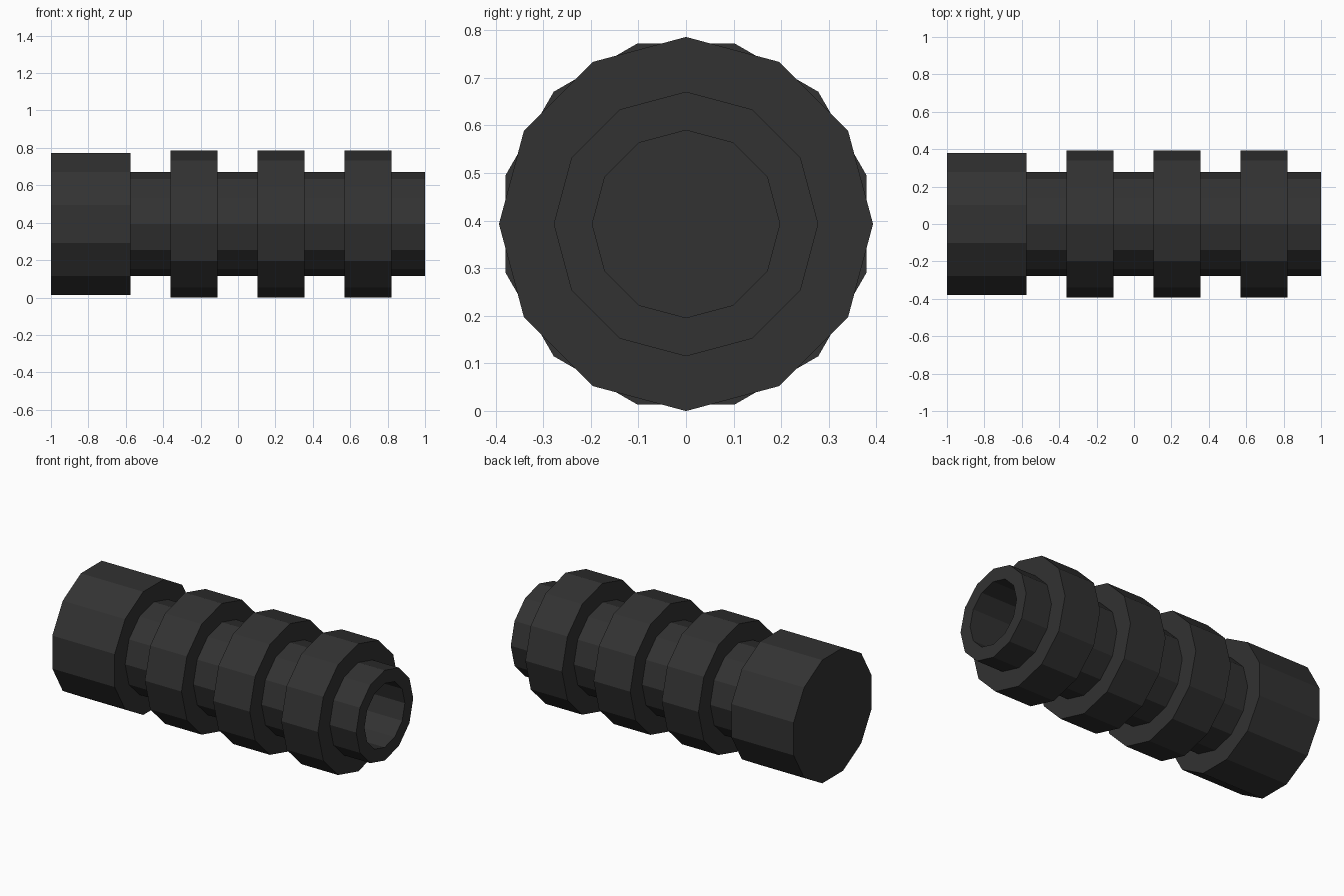
import bpy
import math

cube = bpy.data.objects.get("Cube")
if cube:
    bpy.data.objects.remove(cube, do_unlink=True)

SIDES = 12
OUTER, CORE, BORE = 0.393, 0.278, 0.197
AXIS_Z = OUTER

black = bpy.data.materials.new("matte_black")
black.use_nodes = True
colour = (0.032, 0.032, 0.032, 1)
black.diffuse_color = colour
black.node_tree.nodes["Principled BSDF"].inputs["Base Color"].default_value = colour


def lathe(name, profile, closed=False, turn=0.0):
    """Spin (x, radius) points around the long axis; open profiles get end caps."""
    verts, faces = [], []
    for x, r in profile:
        for i in range(SIDES):
            a = math.tau * i / SIDES + turn
            verts.append((x, r * math.sin(a), AXIS_Z + r * math.cos(a)))
    count = len(profile)
    for k in range(count if closed else count - 1):
        a, b = k * SIDES, (k + 1) % count * SIDES
        for i in range(SIDES):
            j = (i + 1) % SIDES
            faces.append((a + i, a + j, b + j, b + i))
    if not closed:
        faces.append(tuple(reversed(range(SIDES))))
        faces.append(tuple(range((count - 1) * SIDES, count * SIDES)))
    mesh = bpy.data.meshes.new(name)
    mesh.from_pydata(verts, [], faces)
    mesh.materials.append(black)
    obj = bpy.data.objects.new(name, mesh)
    bpy.context.collection.objects.link(obj)
    return obj


# Solid end cap, turned half a facet relative to the rest
lathe("end_cap", [(-1, OUTER), (-0.575, OUTER)], turn=math.pi / SIDES)

# Core tube with a deep bore open at the far end
lathe("core_tube", [(-0.575, CORE), (1, CORE), (1, BORE), (-0.57, BORE)])

# Three raised collars
for n, x in enumerate((-0.235, 0.23, 0.695), 1):
    x0, x1 = x - 0.125, x + 0.125
    lathe(f"collar_{n}", [(x0, CORE), (x0, OUTER), (x1, OUTER), (x1, CORE)],
          closed=True)

# Make all face directions point outward
import bmesh
for obj in bpy.context.collection.objects:
    if obj.type == "MESH" and obj.data.materials and obj.data.materials[0] == black:
        bm = bmesh.new()
        bm.from_mesh(obj.data)
        bmesh.ops.recalc_face_normals(bm, faces=bm.faces)
        bm.to_mesh(obj.data)
        bm.free()
